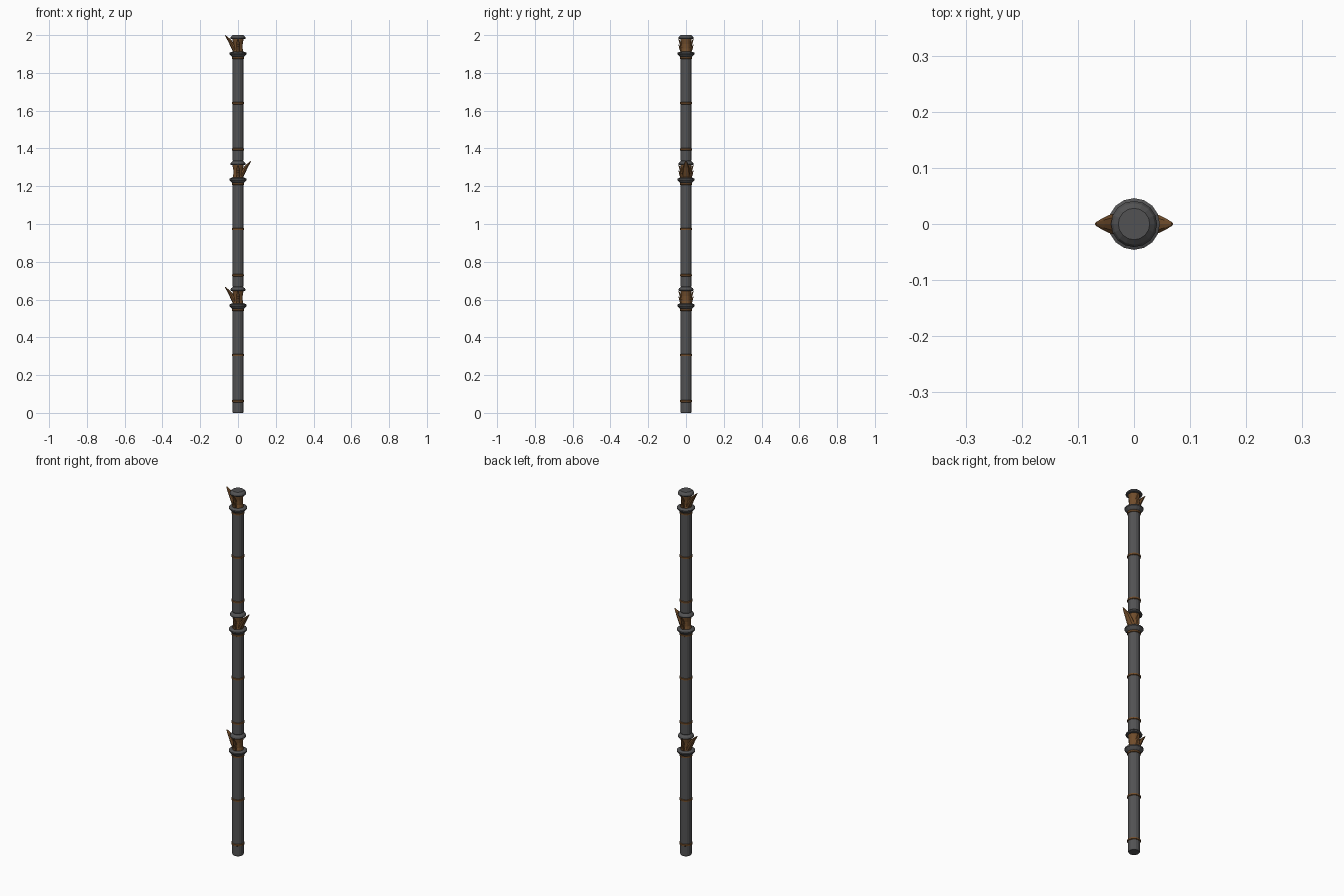
import bpy, bmesh, math
from mathutils import Matrix, Vector

if "Cube" in bpy.data.objects:
    bpy.data.objects.remove(bpy.data.objects["Cube"])


def material(name, rgb):
    m = bpy.data.materials.new(name)
    m.diffuse_color = (*rgb, 1)
    m.use_nodes = True
    m.node_tree.nodes["Principled BSDF"].inputs["Base Color"].default_value = m.diffuse_color
    return m


GREY = material("dark grey metal", (0.085, 0.085, 0.087))
BROWN = material("bronze brown", (0.165, 0.075, 0.025))
SIDES = 16
PITCH = 2.0 / 3


def finish(name, bm, mat):
    bmesh.ops.recalc_face_normals(bm, faces=bm.faces)
    me = bpy.data.meshes.new(name)
    bm.to_mesh(me)
    bm.free()
    me.materials.append(mat)
    ob = bpy.data.objects.new(name, me)
    bpy.context.collection.objects.link(ob)
    return ob


def skin(bm, rings):
    """Join closed rings of points into a capped tube."""
    vs = [[bm.verts.new(p) for p in r] for r in rings]
    n = len(vs[0])
    for a, b in zip(vs, vs[1:]):
        for i in range(n):
            j = (i + 1) % n
            bm.faces.new((a[i], a[j], b[j], b[i]))
    bm.faces.new(vs[0][::-1])
    bm.faces.new(vs[-1])


def lathe(name, profile, z0, mat):
    bm = bmesh.new()
    skin(bm, [[(r * math.cos(2 * math.pi * i / SIDES),
                r * math.sin(2 * math.pi * i / SIDES), z0 + z)
               for i in range(SIDES)] for r, z in profile])
    return finish(name, bm, mat)


def claw(name, path, z0, angle, mat):
    """Tapered claw; path rows are radius, height, half width, half thickness."""
    bm = bmesh.new()
    turn = Matrix.Rotation(angle, 3, 'Z')
    rings = []
    for r, z, w, t in path:
        rings.append([turn @ Vector((r + t * math.cos(a), w * math.sin(a), z0 + z - 0.4 * t * math.cos(a)))
                      for a in [2 * math.pi * k / 8 for k in range(8)]])
    skin(bm, rings)
    return finish(name, bm, mat)


BIG = [(0.012, 0.578, 0.022, 0.012), (0.025, 0.605, 0.021, 0.012),
       (0.042, 0.635, 0.017, 0.009), (0.057, 0.653, 0.010, 0.005),
       (0.068, 0.666, 0.003, 0.0015)]
SMALL = [(0.020, 0.590, 0.012, 0.008), (0.026, 0.615, 0.010, 0.006),
         (0.033, 0.633, 0.006, 0.004), (0.039, 0.646, 0.0015, 0.001)]
LOW = [(r, z - 0.012 if k == 0 else z - 0.03, w, t)
       for k, (r, z, w, t) in enumerate(SMALL)]

for s in range(3):
    z0 = s * PITCH
    tag = f"_{s + 1}"
    # shaft
    lathe("shaft" + tag, [(0.027, 0), (0.0295, 0.006), (0.0295, 0.56)], z0, GREY)
    # brown bands on the shaft and under the collar
    for k, z in enumerate((0.062, 0.306, 0.546)):
        lathe(f"band_{k + 1}" + tag, [(0.029, z - 0.006), (0.033, z - 0.004),
              (0.033, z + 0.004), (0.029, z + 0.006)], z0, BROWN)
    # flared collar
    lathe("collar" + tag, [(0.030, 0.550), (0.036, 0.555), (0.046, 0.567),
          (0.046, 0.573), (0.036, 0.578), (0.024, 0.579)], z0, GREY)
    # waisted neck
    lathe("neck" + tag, [(0.029, 0.576), (0.025, 0.595), (0.025, 0.62),
          (0.030, 0.649)], z0, BROWN)
    # domed cap
    lathe("cap" + tag, [(0.029, 0.646), (0.040, 0.647), (0.041, 0.651),
          (0.037, 0.659), (0.028, PITCH)], z0, GREY)
    # large claw alternates sides, small claws front and back
    claw("large_claw" + tag, BIG, z0, math.pi if s % 2 == 0 else 0, BROWN)
    for side, a in (("back", math.pi / 2), ("front", -math.pi / 2)):
        claw(f"small_claw_{side}" + tag, SMALL, z0, a, BROWN)
        claw(f"low_claw_{side}" + tag, LOW, z0, a, BROWN)
